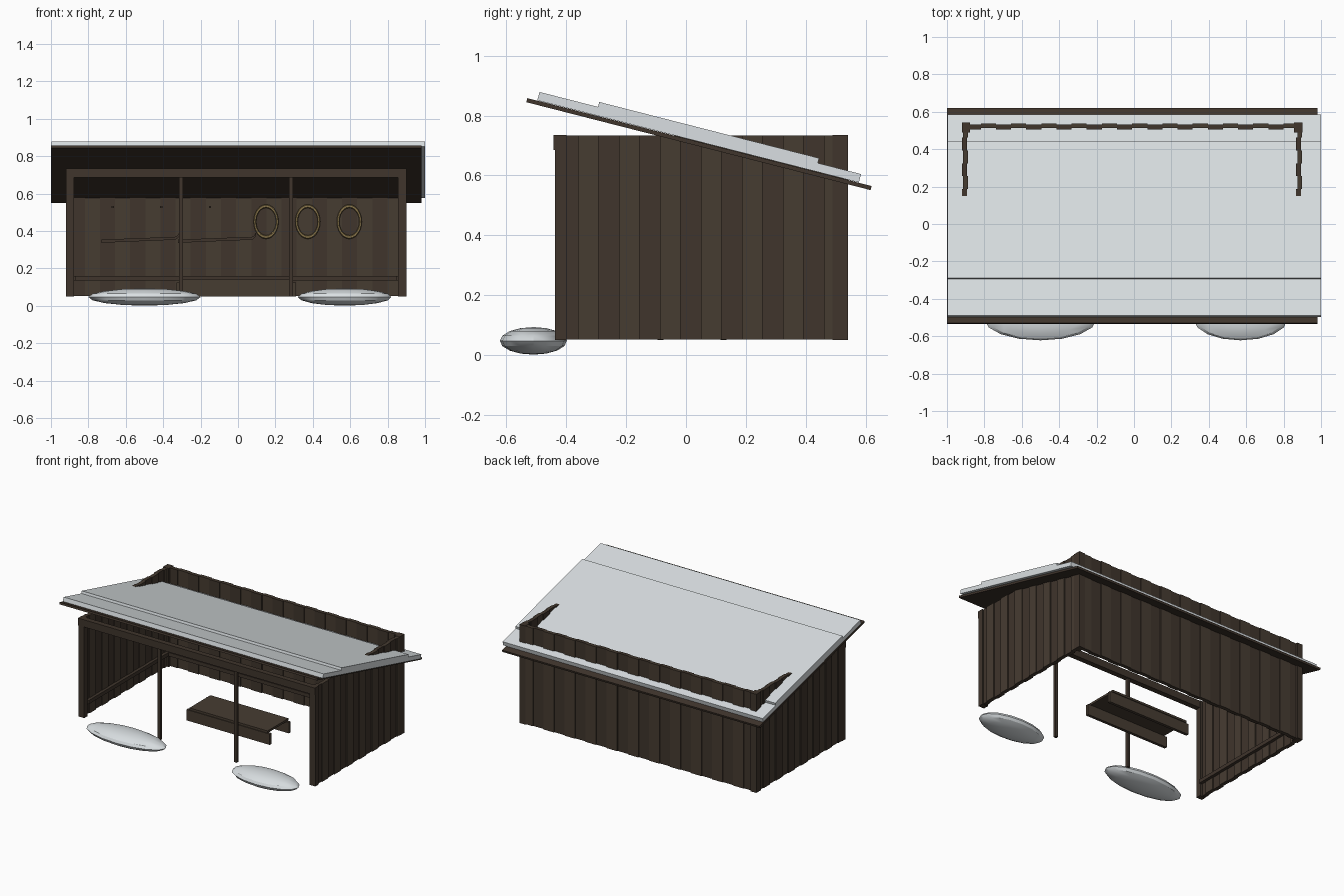
import bpy, bmesh, math
from mathutils import Vector

if "Cube" in bpy.data.objects:
    bpy.data.objects.remove(bpy.data.objects["Cube"])


def material(name, rgb):
    m = bpy.data.materials.new(name)
    m.diffuse_color = (*rgb, 1)
    m.use_nodes = True
    m.node_tree.nodes["Principled BSDF"].inputs["Base Color"].default_value = m.diffuse_color
    return m


WOOD_A = material("dark_wood", (0.050, 0.035, 0.025))
WOOD_B = material("plank_wood", (0.062, 0.045, 0.031))
SNOW = material("snow", (0.70, 0.74, 0.76))
STRAW = material("straw", (0.28, 0.20, 0.08))


def finish(name, bm, mats):
    bmesh.ops.recalc_face_normals(bm, faces=bm.faces)
    me = bpy.data.meshes.new(name)
    bm.to_mesh(me)
    bm.free()
    ob = bpy.data.objects.new(name, me)
    for m in mats:
        me.materials.append(m)
    bpy.context.collection.objects.link(ob)
    return ob


def add_box(bm, lo, hi, mat=0):
    vs = bmesh.ops.create_cube(bm, size=1)["verts"]
    for v in vs:
        v.co = Vector([lo[i] + (v.co[i] + 0.5) * (hi[i] - lo[i]) for i in range(3)])
    for f in {f for v in vs for f in v.link_faces}:
        f.material_index = mat


def box(name, x, y, z, mat=WOOD_A):
    bm = bmesh.new()
    add_box(bm, (x[0], y[0], z[0]), (x[1], y[1], z[1]))
    return finish(name, bm, [mat])


def prism(name, points, offset, mat):
    bm = bmesh.new()
    face = bm.faces.new([bm.verts.new(p) for p in points])
    ext = bmesh.ops.extrude_face_region(bm, geom=[face])["geom"]
    bmesh.ops.translate(bm, vec=offset, verts=[g for g in ext if isinstance(g, bmesh.types.BMVert)])
    return finish(name, bm, [mat])


def plank_wall(name, axis, start, end, across, count):
    """Upright planks side by side, every other one set slightly deeper."""
    bm = bmesh.new()
    w = (end - start) / count
    for i in range(count):
        shift = 0.003 if i % 2 else -0.003
        a = (start + i * w, start + (i + 1) * w)
        c = (across - 0.013 + shift, across + 0.013 + shift)
        xs, ys = (a, c) if axis == "x" else (c, a)
        add_box(bm, (xs[0], ys[0], 0.052), (xs[1], ys[1], 0.733), i % 2)
    return finish(name, bm, [WOOD_A, WOOD_B])


CX = -0.01  # the shed sits slightly left of the roof centre

# Plank walls
plank_wall("back_wall", "x", CX - 0.89, CX + 0.89, 0.522, 22)
for side, label in ((-1, "left"), (1, "right")):
    x = CX + side * 0.893
    plank_wall(label + "_wall", "y", -0.43, 0.53, x, 14)
    # Corner posts and inner lower rails
    px = CX + side * 0.888
    box(label + "_front_post", (px - 0.022, px + 0.022), (-0.437, -0.40), (0.05, 0.735))
    box(label + "_back_post", (px - 0.022, px + 0.022), (0.49, 0.542), (0.05, 0.735))
    rx = CX + side * 0.868
    box(label + "_rail", (rx - 0.011, rx + 0.011), (-0.40, 0.49), (0.135, 0.16))

# Front header, middle posts and back rail
box("front_header", (CX - 0.91, CX + 0.91), (-0.442, -0.405), (0.685, 0.735))
for i, x in enumerate((-0.305, 0.283)):
    box(f"middle_post_{i + 1}", (x - 0.01, x + 0.01), (-0.432, -0.412), (0.05, 0.69))
box("back_rail", (CX - 0.87, CX + 0.87), (0.475, 0.50), (0.135, 0.16))

# Sloped roof board and stepped snow layer, profiled along the slope
TILT = 0.25


def on_slope(s, t, x):
    return (x, s * math.cos(TILT) + t * math.sin(TILT),
            0.7227 - s * math.sin(TILT) + t * math.cos(TILT))


board = [(-0.547, -0.014), (0.64, -0.014), (0.64, 0), (-0.547, 0)]
layer = [(-0.513, 0.001), (0.596, 0.001), (0.596, 0.03), (0.447, 0.03),
         (0.447, 0.047), (-0.311, 0.047), (-0.311, 0.03), (-0.513, 0.03)]
prism("roof_board", [on_slope(s, t, -1) for s, t in board], (1.98, 0, 0), WOOD_A)
prism("roof_snow", [on_slope(s, t, -0.998) for s, t in layer], (1.998, 0, 0), SNOW)

# Bench: seat with front and back aprons
box("bench_seat", (-0.31, 0.29), (-0.09, 0.14), (0.125, 0.14), WOOD_B)
box("bench_front_apron", (-0.33, 0.31), (-0.095, -0.075), (0.05, 0.125), WOOD_B)
box("bench_back_apron", (-0.33, 0.31), (0.115, 0.135), (0.05, 0.125), WOOD_B)

# Snow drifts
for i, (x, rx, rz) in enumerate(((-0.5, 0.3, 0.046), (0.57, 0.25, 0.046))):
    bpy.ops.mesh.primitive_uv_sphere_add(segments=16, ring_count=8, location=(x, -0.51, 0.047))
    ob = bpy.context.object
    ob.name = f"snow_drift_{i + 1}"
    ob.scale = (rx, 0.112, rz)
    bpy.ops.object.transform_apply(location=False, rotation=False, scale=True)
    bpy.ops.object.shade_smooth_by_angle()
    ob.data.materials.append(SNOW)

# Hanging rings on the back wall
for i, x in enumerate((0.15, 0.373, 0.595)):
    bpy.ops.mesh.primitive_torus_add(major_radius=0.06, minor_radius=0.007, major_segments=24,
                                     minor_segments=6, location=(x, 0.49, 0.45),
                                     rotation=(math.pi / 2, 0, 0))
    ob = bpy.context.object
    ob.name = f"hanging_ring_{i + 1}"
    ob.scale = (1, 1.38, 1)
    ob.data.materials.append(STRAW)

# Hooked sticks and wall pegs
stick = [(-0.73, 0.337), (-0.365, 0.352), (-0.335, 0.352), (-0.315, 0.37), (-0.315, 0.39),
         (-0.325, 0.375), (-0.345, 0.365), (-0.365, 0.368), (-0.73, 0.354)]
for i in range(2):
    prism(f"hooked_stick_{i + 1}", [(x + i * 0.41, 0.48, z) for x, z in stick], (0, 0.015, 0), WOOD_A)
for i, x in enumerate((-0.67, -0.41, -0.15)):
    box(f"wall_peg_{i + 1}", (x - 0.006, x + 0.006), (0.465, 0.512), (0.522, 0.534))
